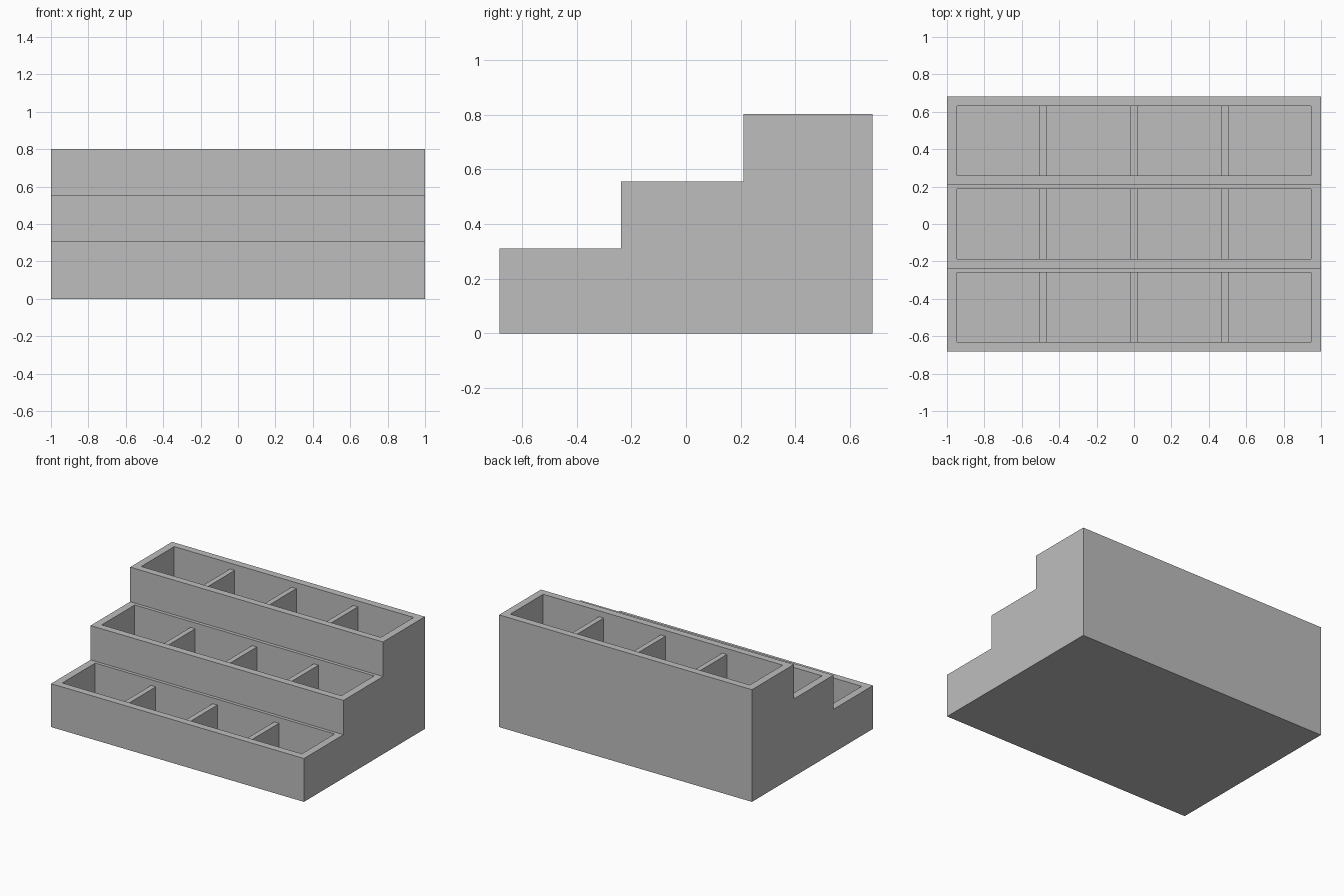
import bpy
import bmesh

default = bpy.data.objects.get("Cube")
if default:
    bpy.data.objects.remove(default, do_unlink=True)

GREY = (0.515, 0.515, 0.515, 1)
grey = bpy.data.materials.new("plain grey")
grey.use_nodes = True
grey.diffuse_color = GREY
grey.node_tree.nodes["Principled BSDF"].inputs["Base Color"].default_value = GREY

# Shared sizes
HALF_WIDTH, HALF_DEPTH = 1.0, 0.683
POCKET_HALF_WIDTH, POCKET_LENGTH, POCKET_DEPTH = 0.947, 0.372, 0.26
DIVIDER_THICKNESS, DIVIDER_SPACING, DIVIDER_DROP = 0.037, 0.487, 0.042

# Each tier: name, front y, top z, pocket front y
TIERS = [
    ("lower", -HALF_DEPTH, 0.31, -0.632),
    ("middle", -0.237, 0.555, -0.186),
    ("upper", 0.21, 0.802, 0.26),
]


def add_object(name, bm):
    bmesh.ops.recalc_face_normals(bm, faces=bm.faces)
    mesh = bpy.data.meshes.new(name)
    bm.to_mesh(mesh)
    bm.free()
    mesh.materials.append(grey)
    obj = bpy.data.objects.new(name, mesh)
    bpy.context.collection.objects.link(obj)
    return obj


def box(name, low, high):
    bm = bmesh.new()
    bmesh.ops.create_cube(bm, size=1)
    for v in bm.verts:
        v.co = [low[i] if v.co[i] < 0 else high[i] for i in range(3)]
    return add_object(name, bm)


# Stepped body: side profile extruded across the width
profile = [(-HALF_DEPTH, 0)]
for i, (_, front, top, _) in enumerate(TIERS):
    back = TIERS[i + 1][1] if i + 1 < len(TIERS) else HALF_DEPTH
    profile += [(front, top), (back, top)]
profile.append((HALF_DEPTH, 0))

bm = bmesh.new()
side = bm.faces.new([bm.verts.new((-HALF_WIDTH, y, z)) for y, z in profile])
extruded = bmesh.ops.extrude_face_region(bm, geom=[side], use_keep_orig=True)
moved = [g for g in extruded["geom"] if isinstance(g, bmesh.types.BMVert)]
bmesh.ops.translate(bm, verts=moved, vec=(2 * HALF_WIDTH, 0, 0))
body = add_object("stepped_body", bm)

for name, _, top, y in TIERS:
    # Long pocket cut into the tier
    cutter = box(name + "_pocket_cutter",
                 (-POCKET_HALF_WIDTH, y, top - POCKET_DEPTH),
                 (POCKET_HALF_WIDTH, y + POCKET_LENGTH, top + 0.1))
    cutter.hide_render = True
    cutter.hide_viewport = True
    cutter.display_type = 'WIRE'
    cut = body.modifiers.new(name + " pocket", 'BOOLEAN')
    cut.operation = 'DIFFERENCE'
    cut.solver = 'EXACT'
    cut.object = cutter

    # Three dividers, a little lower than the rim
    for i in (-1, 0, 1):
        x = i * DIVIDER_SPACING
        box(f"{name}_divider_{i + 2}",
            (x - DIVIDER_THICKNESS / 2, y, top - POCKET_DEPTH),
            (x + DIVIDER_THICKNESS / 2, y + POCKET_LENGTH, top - DIVIDER_DROP))

# Bake the cuts and drop the cutters
bpy.context.view_layer.update()
evaluated = body.evaluated_get(bpy.context.evaluated_depsgraph_get())
cut_mesh = bpy.data.meshes.new_from_object(evaluated)
body.modifiers.clear()
body.data = cut_mesh
for obj in list(bpy.data.objects):
    if obj.name.endswith("_pocket_cutter"):
        bpy.data.objects.remove(obj, do_unlink=True)
